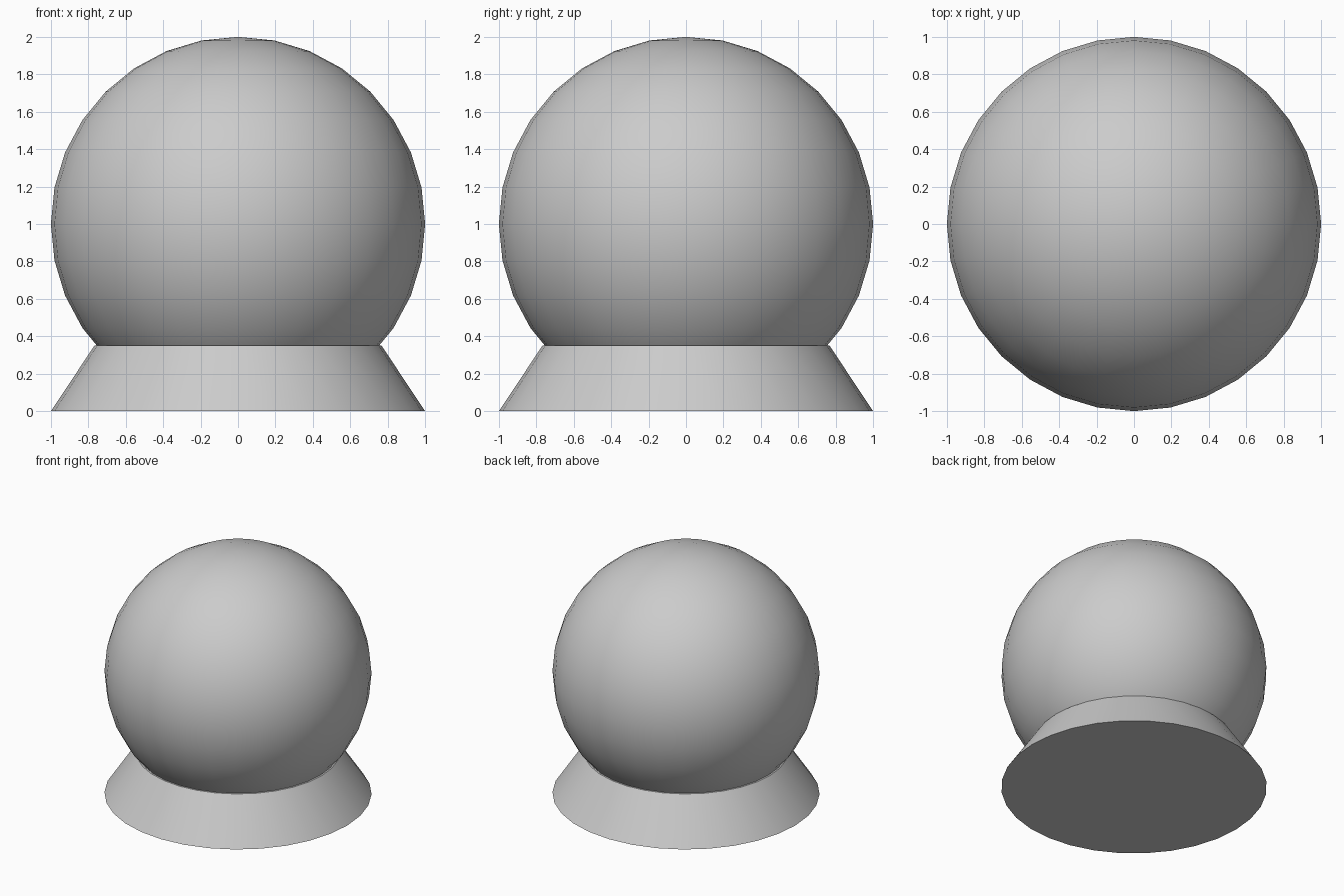
import bpy
import math

if "Cube" in bpy.data.objects:
    bpy.data.objects.remove(bpy.data.objects["Cube"])


def finish(name):
    # Name the part and shade it smooth while keeping hard rims
    obj = bpy.context.object
    obj.name = name
    bpy.ops.object.shade_smooth_by_angle(angle=math.radians(30))
    return obj


# Globe resting in the base
bpy.ops.mesh.primitive_uv_sphere_add(
    segments=32, ring_count=16, radius=1.0, location=(0, 0, 1.0))
finish("globe")

# Tapered round base
BASE_HEIGHT = 0.35
bpy.ops.mesh.primitive_cone_add(
    vertices=32, radius1=1.0, radius2=0.767, depth=BASE_HEIGHT,
    location=(0, 0, BASE_HEIGHT / 2))
finish("base")
